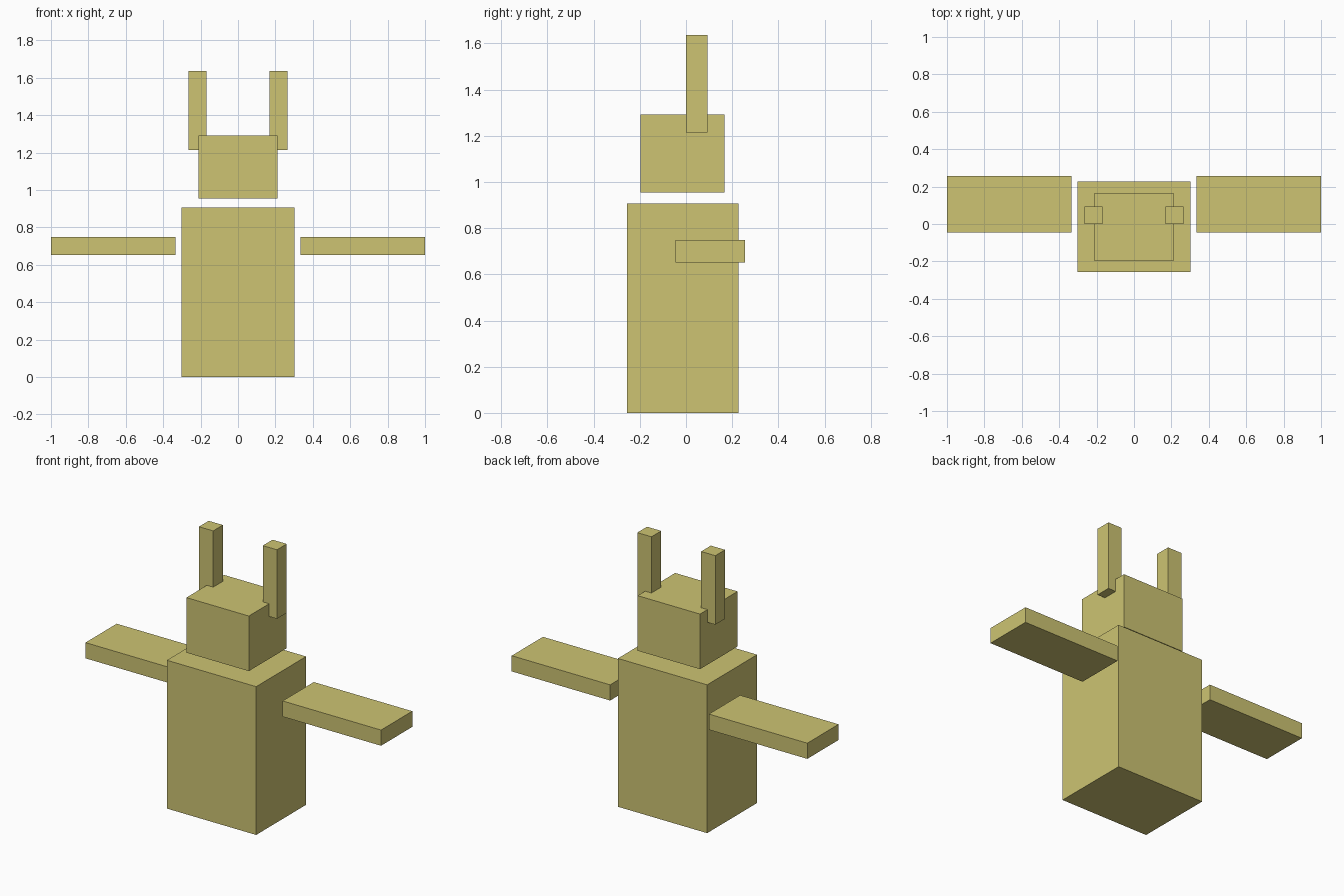
import bpy
import bmesh
from mathutils import Vector

if "Cube" in bpy.data.objects:
    bpy.data.objects.remove(bpy.data.objects["Cube"])

khaki = bpy.data.materials.new("khaki")
khaki.diffuse_color = (0.61, 0.55, 0.17, 1.0)
khaki.use_nodes = True
khaki.node_tree.nodes["Principled BSDF"].inputs["Base Color"].default_value = khaki.diffuse_color


def box(name, lo, hi):
    """Axis-aligned box between two opposite corners, origin at its centre."""
    lo, hi = Vector(lo), Vector(hi)
    bm = bmesh.new()
    bmesh.ops.create_cube(bm, size=1.0)
    bmesh.ops.scale(bm, vec=hi - lo, verts=bm.verts)
    mesh = bpy.data.meshes.new(name)
    bm.to_mesh(mesh)
    bm.free()
    mesh.materials.append(khaki)
    obj = bpy.data.objects.new(name, mesh)
    obj.location = (lo + hi) / 2
    bpy.context.collection.objects.link(obj)
    return obj


def box_pair(name, lo, hi):
    """Right-hand box plus its mirror image across x = 0."""
    box(name + "_right", lo, hi)
    box(name + "_left", (-hi[0], lo[1], lo[2]), (-lo[0], hi[1], hi[2]))


# Body and floating head
box("body", (-0.302, -0.256, 0.0), (0.302, 0.227, 0.907))
box("head", (-0.211, -0.197, 0.955), (0.211, 0.166, 1.292))

# Ears overlapping the head's upper sides
box_pair("ear", (0.168, 0.0, 1.214), (0.264, 0.094, 1.636))

# Detached wings held straight out
box_pair("wing", (0.334, -0.046, 0.652), (1.0, 0.256, 0.748))
